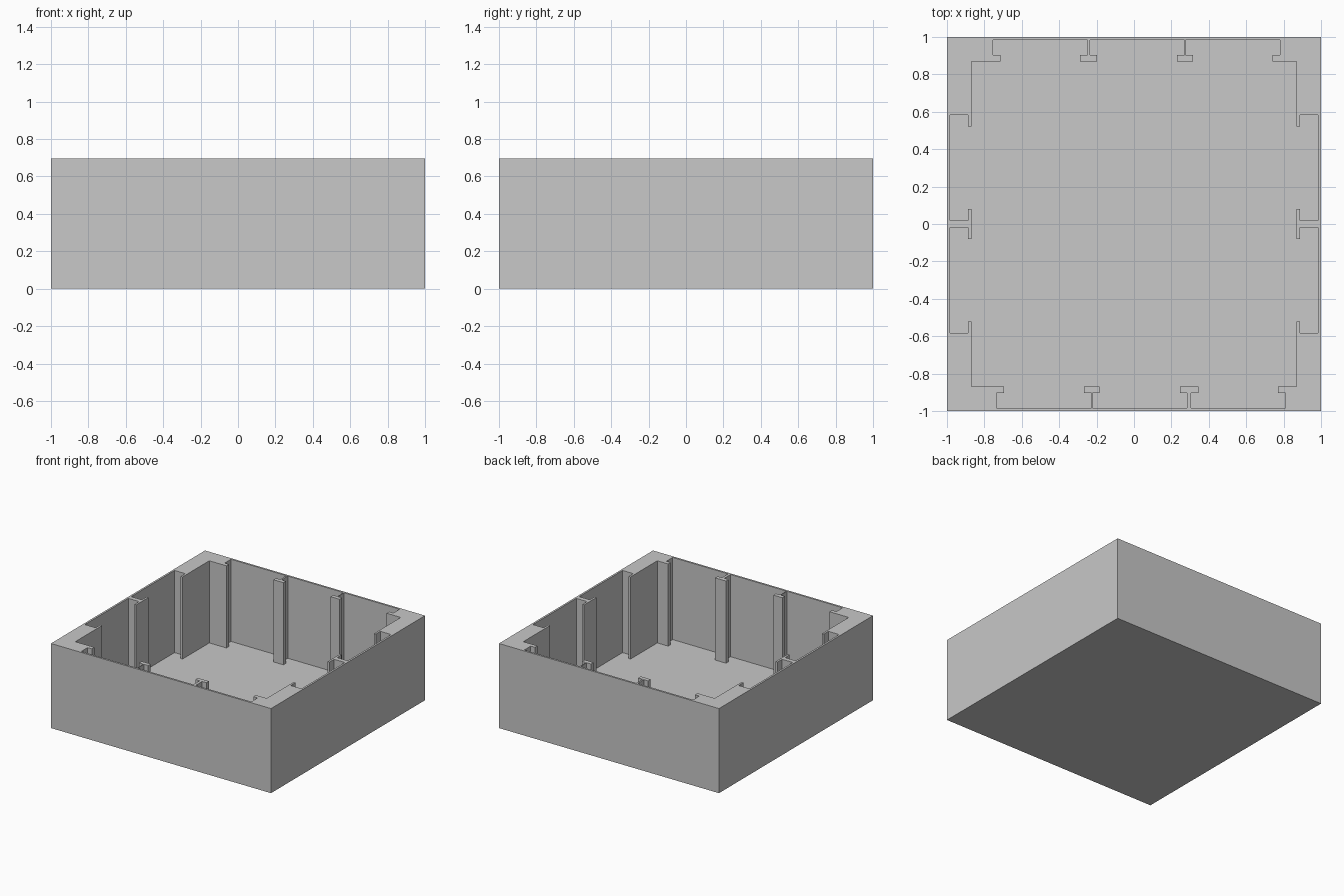
import bpy
import bmesh
from mathutils import Matrix

cube = bpy.data.objects.get("Cube")
if cube:
    bpy.data.objects.remove(cube, do_unlink=True)

HEIGHT, FLOOR = 0.695, 0.02
INNER, POCKET = 0.87, 0.984      # inner block face and slot back

grey = bpy.data.materials.new("light_grey")
grey.use_nodes = True
grey.diffuse_color = (0.58, 0.58, 0.58, 1)
grey.node_tree.nodes["Principled BSDF"].inputs["Base Color"].default_value = grey.diffuse_color


def slot(start, end, lip, neck):
    """Undercut slot outline on one wall, as (along, outward) points."""
    half = [(start + lip, INNER), (start + lip, neck), (start, neck), (start, POCKET)]
    other = [(end, POCKET), (end, neck), (end - lip, neck), (end - lip, INNER)]
    return half + other


def wall(turns, slots, lip, neck):
    """One inner wall, turned into place around the tray centre."""
    points = [(-INNER, INNER)]
    for start, end in slots:
        points += slot(start, end, lip, neck)
    for _ in range(turns):       # quarter turns clockwise
        points = [(y, -x) for x, y in points]
    return points


# Slots in the back, right, front and left walls, clockwise
side_slots = [(-0.582, -0.019), (0.019, 0.582)]
back_slots = [(-0.753, -0.249), (-0.236, 0.270), (0.276, 0.780)]
front_slots = [(-0.735, -0.228), (-0.223, 0.284), (0.306, 0.810)]
front_turned = [(-e, -s) for s, e in reversed(front_slots)]

inner = (wall(0, back_slots, 0.039, 0.903) + wall(1, side_slots, 0.06, 0.887)
         + wall(2, front_turned, 0.039, 0.903) + wall(3, side_slots, 0.06, 0.887))
outer = [(-1, 1), (1, 1), (1, -1), (-1, -1)]

bm = bmesh.new()


def ring(points, z):
    return [bm.verts.new((x, y, z)) for x, y in points]


def bridge(low, high):
    for i in range(len(low)):
        j = (i + 1) % len(low)
        bm.faces.new((low[i], low[j], high[j], high[i]))


# Outer shell and slotted cavity
outer_low, outer_top = ring(outer, 0), ring(outer, HEIGHT)
inner_low, inner_top = ring(inner, FLOOR), ring(inner, HEIGHT)
bridge(outer_low, outer_top)
bridge(inner_low, inner_top)

# Underside, cavity floor and top rim
bm.faces.new(outer_low)
bm.faces.new(inner_low)
rim = [bm.edges.get((loop[i - 1], loop[i]))
       for loop in (outer_top, inner_top) for i in range(len(loop))]
bmesh.ops.triangle_fill(bm, edges=rim, use_beauty=True)
bmesh.ops.recalc_face_normals(bm, faces=bm.faces)

mesh = bpy.data.meshes.new("slotted_tray")
bm.to_mesh(mesh)
bm.free()
mesh.materials.append(grey)
tray = bpy.data.objects.new("slotted_tray", mesh)
bpy.context.collection.objects.link(tray)
